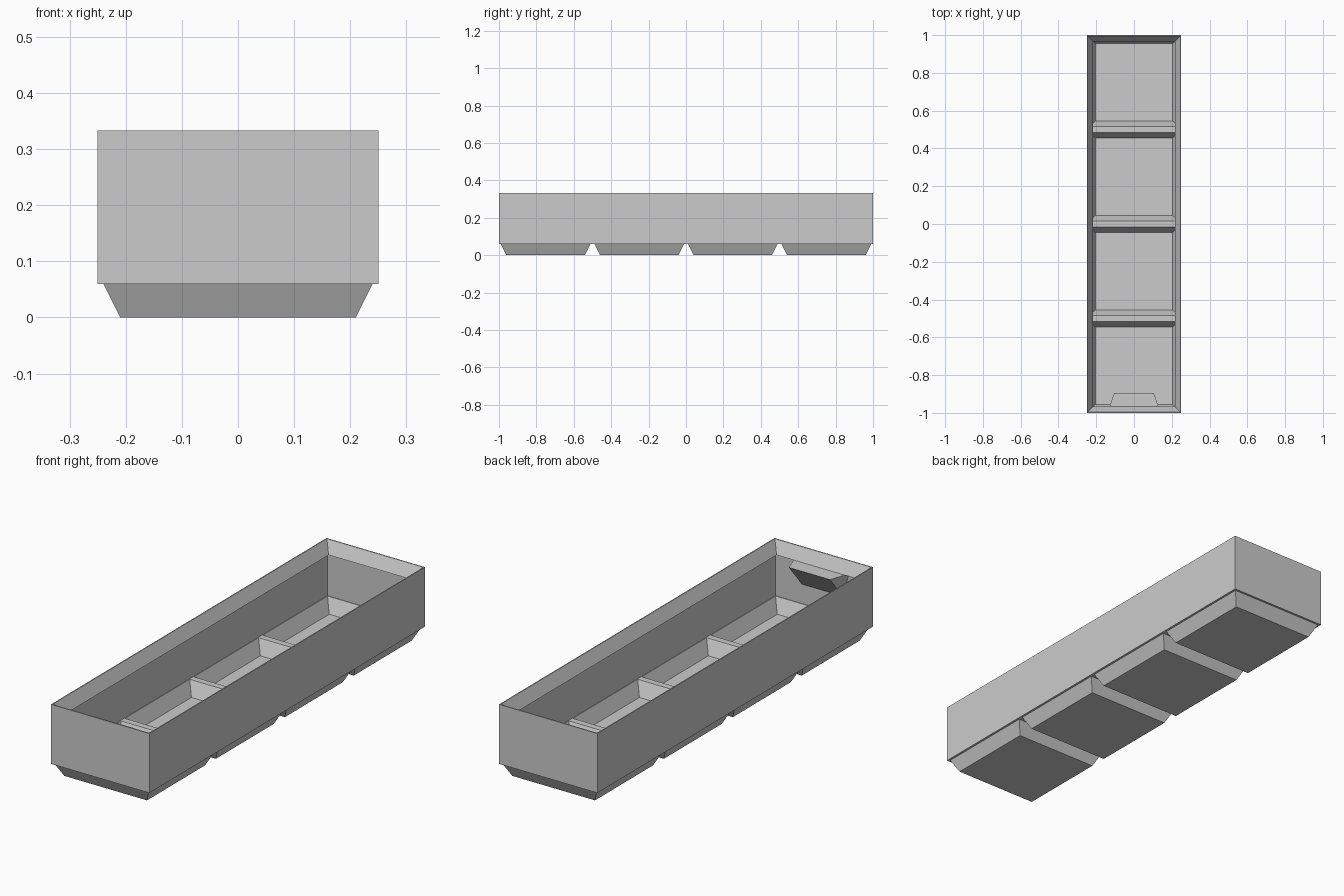
import bpy, bmesh

cube = bpy.data.objects.get("Cube")
if cube:
    bpy.data.objects.remove(cube, do_unlink=True)

# Overall sizes
HX, HY = 0.25, 1.0              # half width and half length
TOP, BASE, DECK = 0.333, 0.06, 0.076
LIP_Z, LIP, WALL = 0.277, 0.034, 0.012
CELL = 0.5

grey = bpy.data.materials.new("plain_grey")
grey.use_nodes = True
grey.diffuse_color = (0.6, 0.6, 0.6, 1)
grey.node_tree.nodes["Principled BSDF"].inputs["Base Color"].default_value = (0.6, 0.6, 0.6, 1)


def rect(x0, x1, y0, y1, z):
    return [(x0, y0, z), (x1, y0, z), (x1, y1, z), (x0, y1, z)]


def square(cy, half, z):
    return rect(-half, half, cy - half, cy + half, z)


def inset(d, z):
    return rect(d - HX, HX - d, d - HY, HY - d, z)


def loft(bm, rings, cap=False):
    """Skin a run of four-cornered rings, optionally closing the last one."""
    loops = [[bm.verts.new(p) for p in ring] for ring in rings]
    for a, b in zip(loops, loops[1:]):
        for i in range(4):
            j = (i + 1) % 4
            bm.faces.new((a[i], a[j], b[j], b[i]))
    if cap:
        bm.faces.new(loops[-1])


def finish(bm, name):
    bmesh.ops.remove_doubles(bm, verts=bm.verts, dist=0.0001)
    mesh = bpy.data.meshes.new(name)
    bm.to_mesh(mesh)
    bm.free()
    mesh.materials.append(grey)
    obj = bpy.data.objects.new(name, mesh)
    bpy.context.collection.objects.link(obj)
    return obj


# Walls with a bevelled, overhanging stacking lip
bm = bmesh.new()
loft(bm, [inset(0, BASE), inset(0, TOP), inset(0.005, TOP),
          inset(LIP, LIP_Z), inset(WALL, LIP_Z), inset(WALL, DECK)])
finish(bm, "bin_walls")

# Four hollow tapered feet, tiled along the length
centres = [CELL * (i - 1.5) for i in range(4)]
bm = bmesh.new()
for cy in centres:
    loft(bm, [square(cy, 0.21, 0), square(cy, 0.24, BASE), square(cy, CELL / 2, BASE)][::-1], cap=True)
for f in bm.faces:
    if f.normal.z > 0:
        f.normal_flip()
bmesh.ops.recalc_face_normals(bm, faces=bm.faces)
bm.normal_update()
if any(f.normal.z > 0.9 for f in bm.faces):
    bmesh.ops.reverse_faces(bm, faces=bm.faces)
finish(bm, "feet")

# Inner pockets, leaving flat-topped ribs between them
bm = bmesh.new()
ix, iy = HX - WALL, HY - WALL
for cy in centres:
    deck = rect(-ix, ix, max(cy - CELL / 2, -iy), min(cy + CELL / 2, iy), DECK)
    loft(bm, [deck, square(cy, 0.235, DECK), square(cy, 0.205, 0.012)], cap=True)
bmesh.ops.recalc_face_normals(bm, faces=bm.faces)
bm.normal_update()
if any(f.normal.z < -0.9 for f in bm.faces):
    bmesh.ops.reverse_faces(bm, faces=bm.faces)
finish(bm, "pocket_floor")

# Label shelf: flat top, sloping underside, tapered ends
bm = bmesh.new()
for s in (-1, 1):
    for p in ((0.137, -iy, LIP_Z), (0.105, -0.895, LIP_Z), (0.103, -iy, 0.165)):
        bm.verts.new((s * p[0], p[1], p[2]))
bmesh.ops.convex_hull(bm, input=bm.verts)
bmesh.ops.dissolve_limit(bm, angle_limit=0.01, verts=bm.verts, edges=bm.edges)
bmesh.ops.recalc_face_normals(bm, faces=bm.faces)
finish(bm, "label_shelf")
